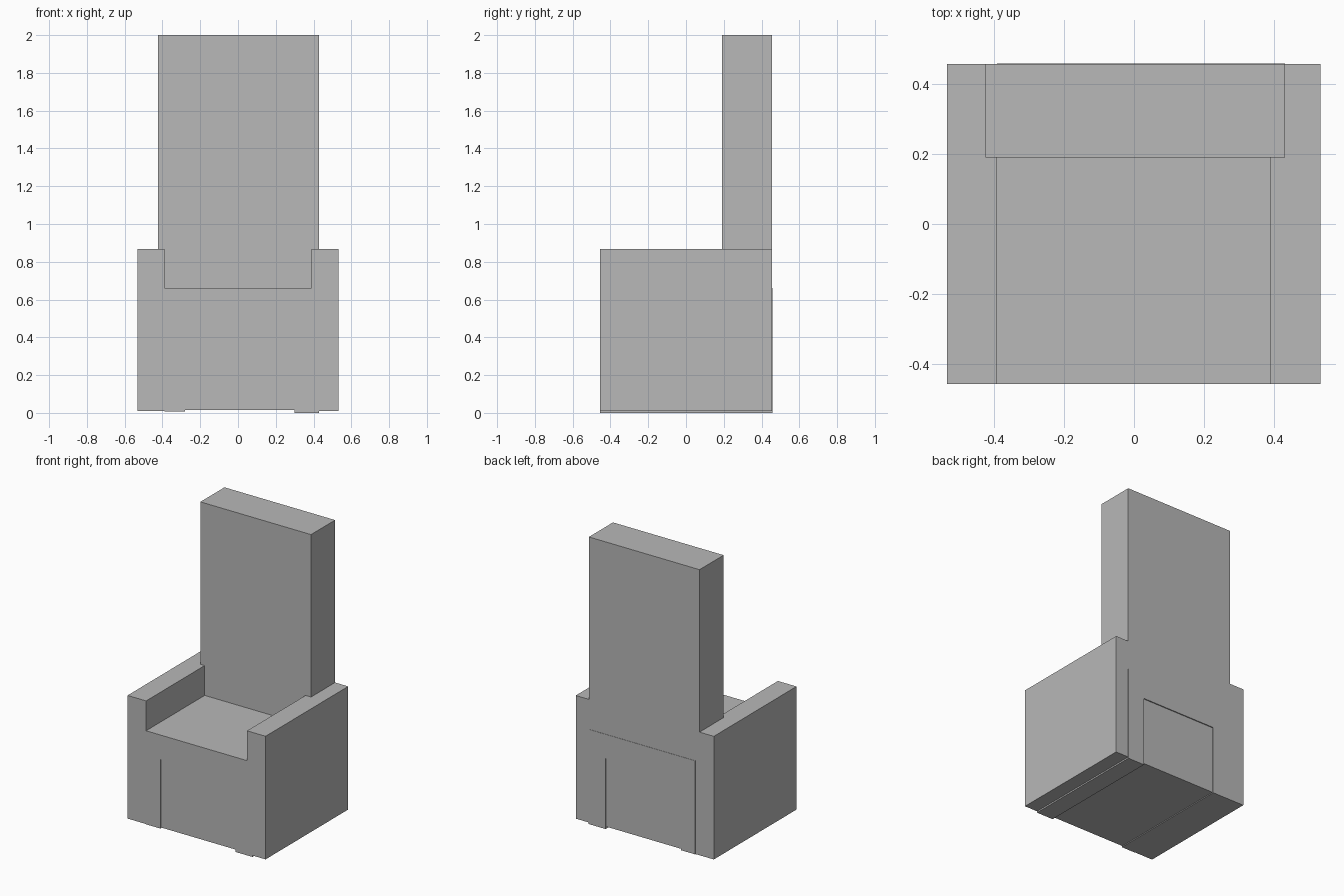
import bpy
import bmesh

if "Cube" in bpy.data.objects:
    bpy.data.objects.remove(bpy.data.objects["Cube"])

grey = bpy.data.materials.new("plain grey")
grey.diffuse_color = (0.48, 0.48, 0.48, 1)
grey.use_nodes = True
grey.node_tree.nodes["Principled BSDF"].inputs["Base Color"].default_value = grey.diffuse_color


def extrude_profile(name, points, y0, y1):
    """Extrude an x-z outline from y0 to y1."""
    bm = bmesh.new()
    face = bm.faces.new([bm.verts.new((x, y0, z)) for x, z in points])
    new = bmesh.ops.extrude_face_region(bm, geom=[face])["geom"]
    bmesh.ops.translate(bm, vec=(0, y1 - y0, 0),
                        verts=[v for v in new if isinstance(v, bmesh.types.BMVert)])
    bmesh.ops.recalc_face_normals(bm, faces=bm.faces)
    mesh = bpy.data.meshes.new(name)
    bm.to_mesh(mesh)
    bm.free()
    mesh.materials.append(grey)
    obj = bpy.data.objects.new(name, mesh)
    bpy.context.collection.objects.link(obj)
    return obj


def box(name, x0, x1, y0, y1, z0, z1):
    return extrude_profile(name, [(x0, z0), (x1, z0), (x1, z1), (x0, z1)], y0, y1)


# Side panels that form the armrests
for side, x0, x1 in (("left", -0.533, -0.39), ("right", 0.388, 0.531)):
    box(side + "_arm", x0, x1, -0.455, 0.455, 0.01, 0.868)

# Seat with two broad legs, an arch around the centre infill
extrude_profile("seat_frame", [
    (-0.39, 0.008), (-0.28, 0.008), (-0.28, 0.491), (0.30, 0.491), (0.30, 0.0),
    (0.43, 0.0), (0.43, 0.66), (-0.39, 0.66)], -0.455, 0.457)

# Slightly recessed infill under the seat
box("under_seat_panel", -0.28, 0.30, -0.450, 0.450, 0.014, 0.491)

# Tall back slab
box("backrest", -0.423, 0.43, 0.19, 0.455, 0.66, 2.0)
